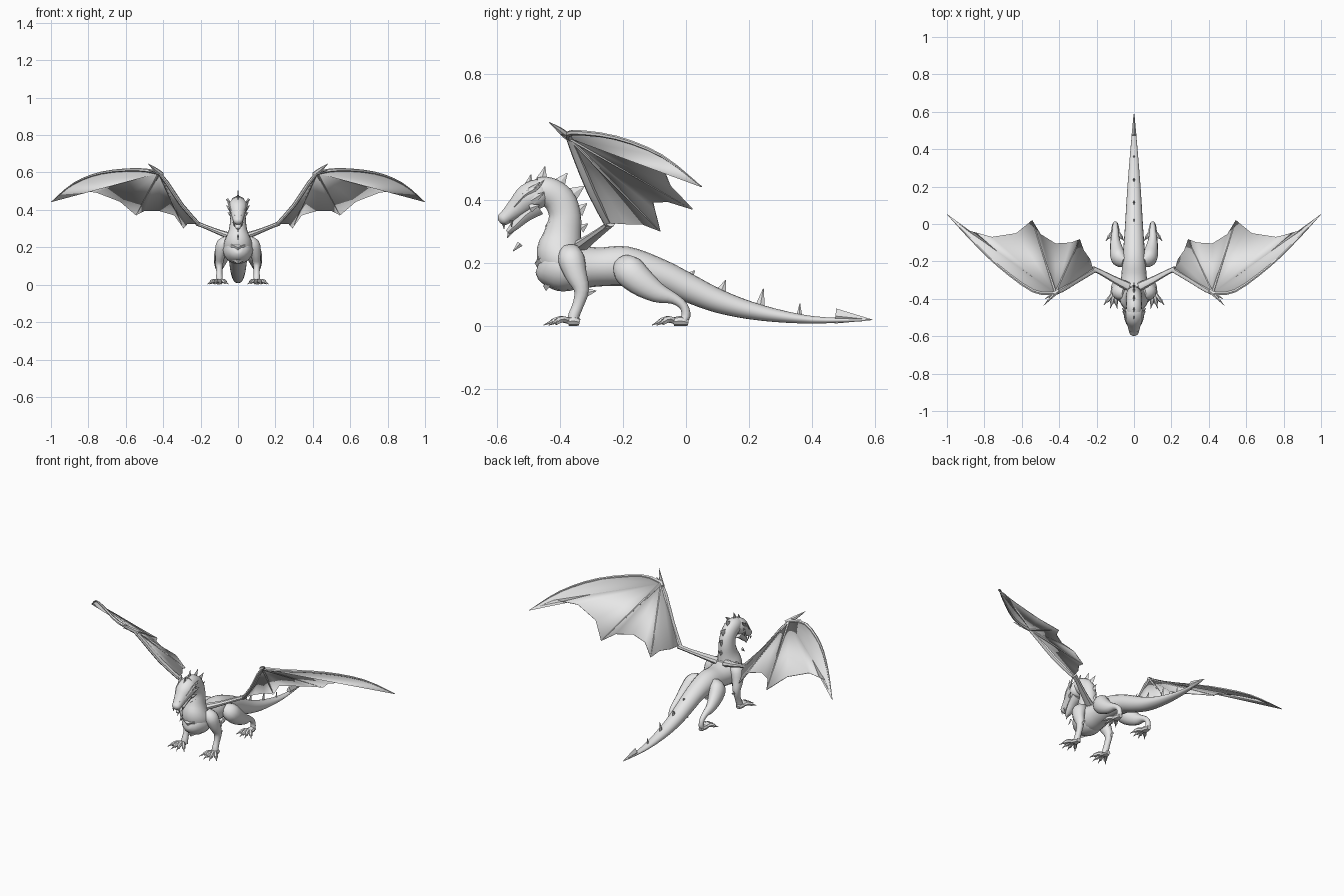
import bpy, bmesh, math
from mathutils import Vector

grey = bpy.data.materials.new("stone_grey")
grey.diffuse_color = (0.8, 0.8, 0.8, 1)


def finish(name, bm, mirror=False, angle=40):
    bmesh.ops.recalc_face_normals(bm, faces=bm.faces)
    mesh = bpy.data.meshes.new(name)
    bm.to_mesh(mesh)
    bm.free()
    mesh.materials.append(grey)
    ob = bpy.data.objects.new(name, mesh)
    bpy.context.collection.objects.link(ob)
    bpy.ops.object.select_all(action='DESELECT')
    ob.select_set(True)
    bpy.context.view_layer.objects.active = ob
    bpy.ops.object.shade_smooth_by_angle(angle=math.radians(angle))
    if mirror:
        ob.modifiers.new("mirror", 'MIRROR')
    return ob


def spline(pts, steps):
    """Smooth curve through points that also carry radii."""
    p = [Vector(q) for q in pts]
    out = []
    for i in range(len(p) - 1):
        a, b, c, d = p[max(i - 1, 0)], p[i], p[i + 1], p[min(i + 2, len(p) - 1)]
        for s in range(steps):
            t = s / steps
            out.append(0.5 * (2 * b + (c - a) * t + (2 * a - 5 * b + 4 * c - d) * t * t
                              + (3 * b - a - 3 * c + d) * t ** 3))
    return out + [p[-1]]


def loft(bm, pts, sides=12, steps=3, ref=(1, 0, 0)):
    """Tube through (x, y, z, half width along ref, half height)."""
    path = spline(pts, steps)
    rings = []
    for i, q in enumerate(path):
        t = (path[min(i + 1, len(path) - 1)] - path[max(i - 1, 0)]).to_3d()
        t.normalize()
        side = Vector(ref) - t * t.dot(Vector(ref))
        side.normalize()
        up = side.cross(t)
        rings.append([bm.verts.new(Vector(q[:3])
                      + side * max(q[3], .001) * math.cos(2 * math.pi * k / sides)
                      + up * max(q[4], .001) * math.sin(2 * math.pi * k / sides))
                      for k in range(sides)])
    for r, s in zip(rings, rings[1:]):
        for k in range(sides):
            m = (k + 1) % sides
            bm.faces.new((r[k], r[m], s[m], s[k]))
    bm.faces.new(rings[0][::-1])
    bm.faces.new(rings[-1])


def tube(name, pts, mirror=False, **kw):
    bm = bmesh.new()
    loft(bm, pts, **kw)
    return finish(name, bm, mirror)


def spikes(name, items, mirror=False, thin=0.006, ref=(1, 0, 0)):
    """Flat thorns, each (base, tip, half length of base)."""
    bm = bmesh.new()
    for base, tip, w in items:
        loft(bm, [(*base, thin, w), (*tip, .001, .001)], sides=4, steps=1, ref=ref)
    return finish(name, bm, mirror, 20)


# Body, neck and tail in one sweep: y, z, half width, half height
spine = [(.57, .02, .004, .004), (.40, .02, .019, .012), (.24, .042, .032, .025),
         (.11, .077, .041, .037), (.01, .12, .047, .045), (-.08, .162, .053, .05),
         (-.19, .19, .062, .063), (-.28, .188, .068, .062), (-.36, .192, .08, .074),
         (-.40, .23, .074, .076), (-.392, .29, .05, .06), (-.385, .35, .042, .051),
         (-.402, .40, .041, .05), (-.44, .428, .042, .046), (-.47, .43, .04, .042)]
tube("body", [(0, *p) for p in spine], sides=20, steps=4)
tube("chest", [(0, -.31, .18, .02, .02), (0, -.34, .18, .07, .062), (0, -.40, .187, .08, .076),
               (0, -.45, .19, .055, .055), (0, -.47, .195, .02, .025)], sides=16)

# Head and jaw
tube("head", [(0, -.435, .425, .03, .035), (0, -.465, .422, .049, .047),
              (0, -.50, .408, .05, .046), (0, -.53, .382, .039, .037),
              (0, -.565, .352, .029, .025), (0, -.585, .337, .023, .02),
              (0, -.593, .331, .008, .008)], sides=14)
tube("jaw", [(0, -.47, .38, .036, .03), (0, -.51, .352, .03, .022),
             (0, -.545, .318, .021, .015), (0, -.567, .298, .01, .008)], sides=10)
spikes("chin_spike", [((0, -.555, .308), (0, -.568, .28), .012)])
spikes("beard_tip", [((0, -.527, .262), (0, -.55, .238), .01)])
tube("brow", [(.024, -.555, .368, .006, .005), (.04, -.515, .415, .009, .008),
              (.048, -.475, .44, .008, .008), (.056, -.45, .465, .001, .001)],
     mirror=True, sides=6)
spikes("cheek_frill", [((.04, -.495, .425), (.064, -.465, .457), .016),
                       ((.043, -.49, .40), (.063, -.45, .425), .016),
                       ((.04, -.495, .375), (.055, -.465, .385), .014)], mirror=True)
spikes("nostril", [((.015, -.575, .355), (.018, -.574, .372), .008),
                   ((.02, -.58, .325), (.019, -.578, .308), .005),
                   ((.024, -.555, .335), (.022, -.555, .315), .005)], mirror=True)

# Thorns down the neck, back and tail
spikes("neck_thorns", [((0, -.50, .445), (0, -.493, .482), .016),
                       ((0, -.46, .46), (0, -.448, .508), .02),
                       ((0, -.405, .45), (0, -.377, .487), .022),
                       ((0, -.36, .42), (0, -.323, .445), .022),
                       ((0, -.343, .365), (0, -.315, .39), .02),
                       ((0, -.335, .31), (0, -.312, .325), .016)])
spikes("tail_thorns", [((0, .005, .152), (0, .028, .177), .018),
                       ((0, .11, .105), (0, .126, .147), .018),
                       ((0, .235, .06), (0, .246, .12), .016),
                       ((0, .36, .03), (0, .362, .072), .01)])
spikes("tail_blade", [((0, .475, .032), (0, .592, .02), .024)], thin=.013)

# Belly scutes: pointed bands wrapping the front of neck and chest
bm = bmesh.new()
for y, z, w in [(-.442, .325, .032), (-.453, .285, .042), (-.468, .245, .052),
                (-.475, .208, .055), (-.47, .17, .052), (-.448, .135, .042)]:
    loft(bm, [(-w, y + .045, z + .012, .003, .003), (-w * .6, y + .016, z + .004, .008, .013),
              (0, y + .003, z - .008, .009, .016), (w * .6, y + .016, z + .004, .008, .013),
              (w, y + .045, z + .012, .003, .003)], sides=4, steps=1, ref=(0, 1, 0))
finish("belly_scutes", bm, angle=20)

# Legs
tube("front_leg", [(.05, -.37, .245, .02, .03), (.078, -.365, .215, .038, .042),
                   (.094, -.35, .165, .029, .035), (.1, -.332, .115, .021, .024),
                   (.1, -.342, .07, .016, .018), (.1, -.356, .035, .018, .018),
                   (.1, -.36, .012, .02, .018)], mirror=True)
spikes("elbow_thorn", [((.1, -.33, .105), (.1, -.285, .112), .02)], mirror=True)
tube("hind_leg", [(.05, -.205, .205, .02, .03), (.078, -.185, .18, .042, .05),
                  (.092, -.145, .142, .038, .046), (.1, -.09, .106, .026, .032),
                  (.1, -.04, .088, .018, .018), (.1, -.008, .064, .014, .014),
                  (.1, .0, .032, .014, .014), (.1, -.012, .012, .017, .012)], mirror=True)


def foot(name, x, heel, ball, reach):
    """Flat pad with fanned toes, each ending in a claw."""
    bm = bmesh.new()
    loft(bm, [(x, heel, .012, .012, .011), (x, (heel + ball) / 2, .016, .02, .016),
              (x, ball, .014, .022, .013)], sides=8)
    for a in (-38, -10, 14, 40):
        dx, dy = math.sin(math.radians(a)), -math.cos(math.radians(a))
        at = lambda f, z, r: (x + dx * reach * f, ball + .01 + dy * reach * f, z, r, r)
        loft(bm, [at(0, .014, .011), at(.4, .022, .011), at(.68, .013, .010),
                  at(.72, .013, .006), at(1, .003, .001)], sides=6, steps=2)
    finish(name, bm, True)


foot("front_foot", .105, -.338, -.375, .09)
foot("hind_foot", .1, .008, -.04, .08)

# Wing landmarks
elbow, wrist = (.22, -.24, .328), (.42, -.37, .598)
lead = [(.54, -.358, .615), (.73, -.22, .598), (.88, -.075, .54), (.998, .05, .443)]
trail = [(.89, -.035, .502), (.76, -.07, .495), (.63, -.05, .445)]
tip_2, tip_3 = (.545, .02, .372), (.29, -.082, .302)
rim = lead + trail + [tip_2, (.50, -.055, .395), (.42, -.105, .395), (.34, -.1, .372), tip_3,
                      (.27, -.14, .325), (.235, -.19, .325), elbow]

# Membrane: a fan from the wrist, thin and double sided
bm = bmesh.new()
hub = bm.verts.new(wrist)
edge = [bm.verts.new(p) for p in rim]
for a, b in zip(edge, edge[1:]):
    bm.faces.new((hub, a, b))
wing = finish("wing_membrane", bm, True, 60)
solid = wing.modifiers.new("thickness", 'SOLIDIFY')
solid.thickness, solid.offset = .004, 0

# Wing arm and finger bones
Y = (0, 1, 0)
tube("wing_upper_arm", [(.03, -.335, .255, .024, .02), (.10, -.30, .28, .019, .014),
                        (.18, -.257, .312, .014, .011), (*elbow, .015, .013)],
     mirror=True, sides=8, ref=Y)
tube("wing_forearm", [(.205, -.245, .318, .012, .01), (.30, -.3, .425, .014, .011),
                      (.38, -.35, .545, .013, .011), (.435, -.378, .612, .008, .008)],
     mirror=True, sides=8, steps=2, ref=Y)
tube("leading_finger", [(*wrist, .011, .01)] + [(*p, r, r) for p, r in
     zip(lead, (.009, .007, .005, .001))], mirror=True, sides=6, ref=(0, 0, 1))
for name, tip in (("middle_finger", tip_2), ("inner_finger", tip_3)):
    tube(name, [(*wrist, .008, .008), (*tip, .002, .002)], mirror=True, sides=6, steps=1,
         ref=(1, 0, 0))
tube("thumb_claw", [(.405, -.36, .588, .014, .01), (.445, -.395, .618, .011, .008),
                    (.482, -.435, .648, .001, .001)], mirror=True, sides=6, ref=(0, 0, 1))
spikes("wrist_thorn", [((.43, -.372, .60), (.475, -.40, .61), .01)], mirror=True, ref=(0, 0, 1))
